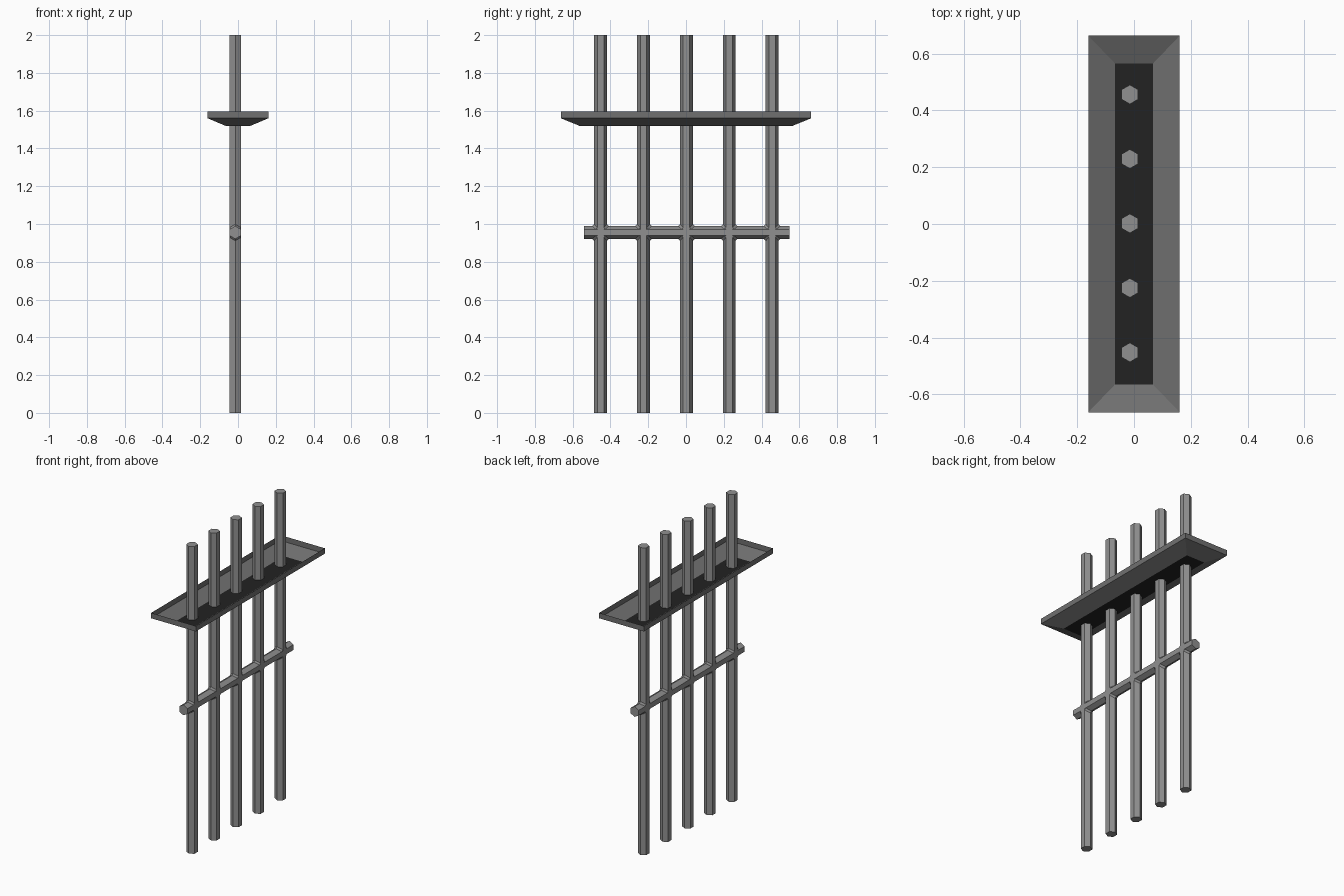
import bpy, bmesh, math
from mathutils import Matrix

if "Cube" in bpy.data.objects:
    bpy.data.objects.remove(bpy.data.objects["Cube"])


def material(name, v):
    m = bpy.data.materials.new(name)
    m.diffuse_color = (v, v, v, 1)
    m.use_nodes = True
    m.node_tree.nodes["Principled BSDF"].inputs["Base Color"].default_value = m.diffuse_color
    return m


BAR = material("bar grey", 0.28)
TRAY = material("tray grey", 0.16)
DARK = material("dark floor", 0.016)


def finish(name, bm, *mats):
    me = bpy.data.meshes.new(name)
    bm.to_mesh(me)
    bm.free()
    for m in mats:
        me.materials.append(m)
    ob = bpy.data.objects.new(name, me)
    bpy.context.collection.objects.link(ob)
    return ob


R = 0.034
FLAT = R * math.cos(math.pi / 6)
BX, CZ = -0.0145, 0.955
YS = [0.002 + 0.227 * i for i in range(-2, 3)]


def hex_bar(name, length, loc, tilt=0):
    # hexagonal rod with its flat sides facing +x and -x
    bm = bmesh.new()
    mat = (Matrix.Translation(loc) @ Matrix.Rotation(tilt, 4, 'X')
           @ Matrix.Rotation(math.pi / 2, 4, 'Z'))
    bmesh.ops.create_cone(bm, cap_ends=True, segments=6, radius1=R, radius2=R,
                          depth=length, matrix=mat)
    # make sure the vertices point along y (or z when tilted)
    if max(v.co.x for v in bm.verts) - loc[0] > FLAT + 0.001:
        axis = Matrix.Rotation(math.pi / 6, 4, 'Y' if tilt else 'Z')
        bmesh.ops.rotate(bm, verts=bm.verts, cent=loc, matrix=axis)
    return finish(name, bm, BAR)


# Upright bars and the cross bar
for i, y in enumerate(YS):
    hex_bar(f"upright_bar_{i + 1}", 2, (BX, y, 1))
hex_bar("cross_bar", 1.09, (BX, 0.004, CZ), math.pi / 2)

# Small chamfered webs where the bars cross
for i, y in enumerate(YS):
    bm = bmesh.new()
    for side in (1, -1):
        mat = (Matrix.Translation((BX + side * FLAT * 0.49, y, CZ))
               @ Matrix.Rotation(side * math.pi / 2, 4, 'Y'))
        bmesh.ops.create_cone(bm, cap_ends=False, segments=4, radius1=0.078,
                              radius2=0.044, depth=FLAT * 0.98, matrix=mat)
    # turn so the corners lie along the bars
    if max(v.co.z for v in bm.verts) - CZ < 0.07:
        bmesh.ops.rotate(bm, verts=bm.verts, cent=(BX, y, CZ),
                         matrix=Matrix.Rotation(math.pi / 4, 4, 'X'))
    bmesh.ops.holes_fill(bm, edges=[e for e in bm.edges if all(
        abs(v.co.x - BX) > 0.01 for v in e.verts)])
    finish(f"joint_web_{i + 1}", bm, BAR)

# Open tray: thin upright rim, sloping sides, dark floor
bm = bmesh.new()
rings = []
for hx, hy, z in ((0.161, 0.663, 1.595), (0.161, 0.663, 1.56), (0.067, 0.565, 1.52)):
    rings.append([bm.verts.new((sx * hx, sy * hy, z))
                  for sx, sy in ((-1, -1), (1, -1), (1, 1), (-1, 1))])
for up, low in zip(rings, rings[1:]):
    for k in range(4):
        n = (k + 1) % 4
        bm.faces.new((low[k], low[n], up[n], up[k]))
bm.faces.new(rings[-1][::-1]).material_index = 1
finish("tray", bm, TRAY, DARK)
